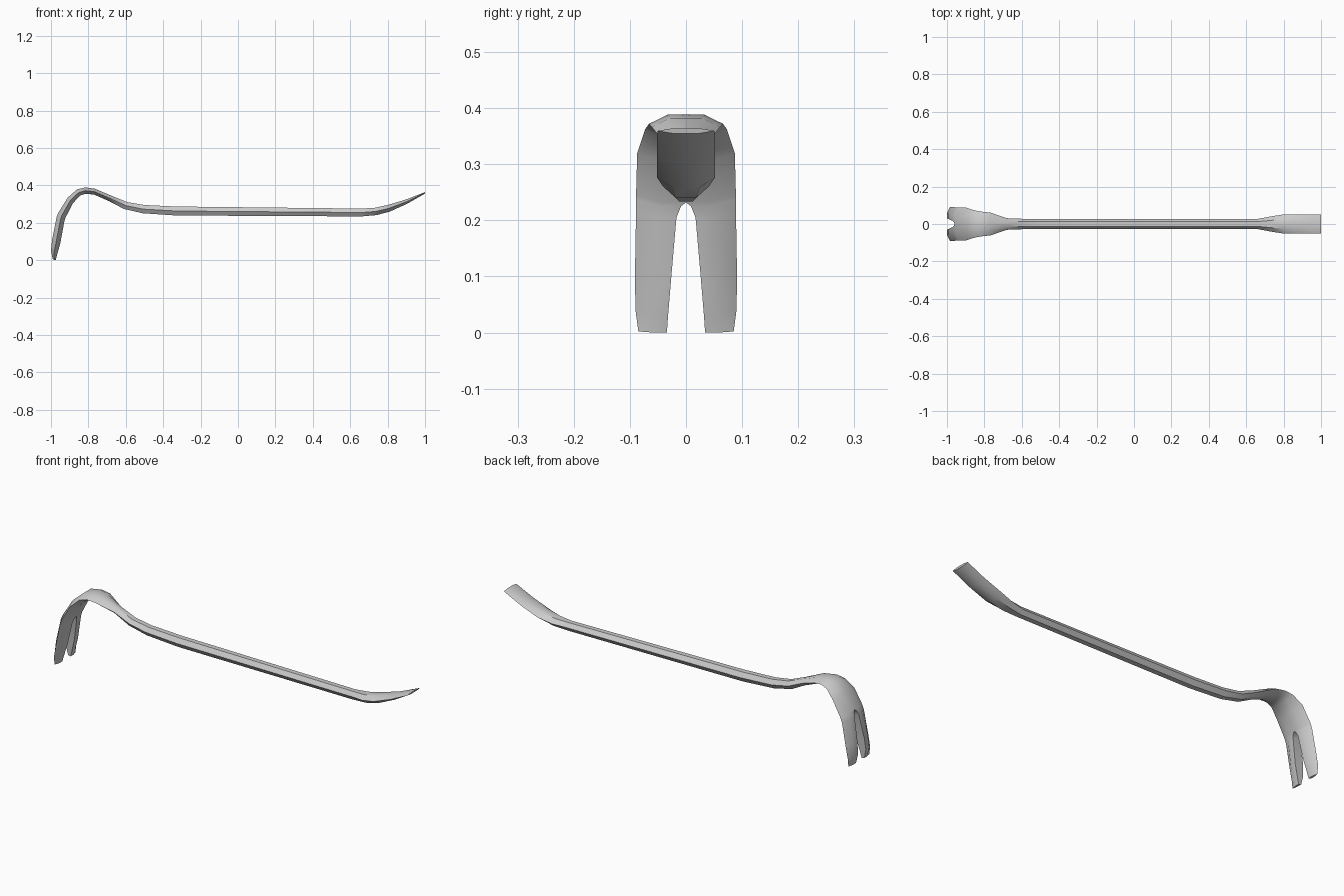
import bpy, bmesh

if "Cube" in bpy.data.objects:
    bpy.data.objects.remove(bpy.data.objects["Cube"])

# Stations along the bar, claw tips to chisel tip:
# outer x, z | inner x, z | half width | half gap of the claw slot
STATIONS = [
    (-.99, .004, -.975, .0, .085, .034),
    (-1.0, .05, -.967, .03, .09, .032),
    (-.994, .11, -.95, .09, .091, .027),
    (-.97, .23, -.929, .205, .089, .017),
    (-.962, .25, -.923, .225, .089, .009),
    (-.959, .257, -.92, .232, .089, 0),
    (-.91, .335, -.882, .305, .087, 0),
    (-.86, .379, -.845, .345, .073, 0),
    (-.815, .389, -.815, .355, .066, 0),
    (-.765, .382, -.77, .351, .061, 0),
    (-.67, .342, -.69, .316, .031, 0),
    (-.59, .310, -.61, .274, .028, 0),
    (-.50, .295, -.51, .251, .028, 0),
    (-.33, .287, -.33, .239, .028, 0),
    (.66, .276, .66, .234, .027, 0),
    (.73, .280, .74, .241, .041, 0),
    (.80, .295, .81, .259, .052, 0),
    (.90, .325, .905, .302, .052, 0),
    (1.0, .364, .998, .355, .051, 0),
]

# Half of a flattened hexagon swept along the stations
bm = bmesh.new()
rings = []
for xo, zo, xi, zi, w, g in STATIONS:
    flat = g + (w - g) * .47
    xm, zm = (xo + xi) / 2, (zo + zi) / 2
    rings.append([bm.verts.new(p) for p in (
        (xo, g, zo), (xo, flat, zo), (xm, w, zm), (xi, flat, zi), (xi, g, zi))])
for i, (a, b) in enumerate(zip(rings, rings[1:])):
    for k in range(4):
        bm.faces.new((a[k], a[k + 1], b[k + 1], b[k]))
    if STATIONS[i][5] > 0:                     # inner wall of the claw slot
        bm.faces.new((a[4], a[0], b[0], b[4]))
bm.faces.new(rings[0])
bm.faces.new(rings[-1])
bmesh.ops.recalc_face_normals(bm, faces=bm.faces)
# An open half can be recalculated inside out: the side must face +y
bm.faces.ensure_lookup_table()
if sum(f.normal.y * f.calc_area() for f in bm.faces) < 0:
    bmesh.ops.reverse_faces(bm, faces=bm.faces[:])

mesh = bpy.data.meshes.new("pry_bar")
bm.to_mesh(mesh)
bm.free()
bar = bpy.data.objects.new("pry_bar", mesh)
bpy.context.collection.objects.link(bar)

# Mirror the second half and smooth the soft edges
mirror = bar.modifiers.new("mirror", 'MIRROR')
mirror.use_axis = (False, True, False)
mirror.merge_threshold = .0005
bpy.context.view_layer.objects.active = bar
bar.select_set(True)
bpy.ops.object.modifier_apply(modifier="mirror")
bpy.ops.object.shade_smooth_by_angle(angle=.6)
